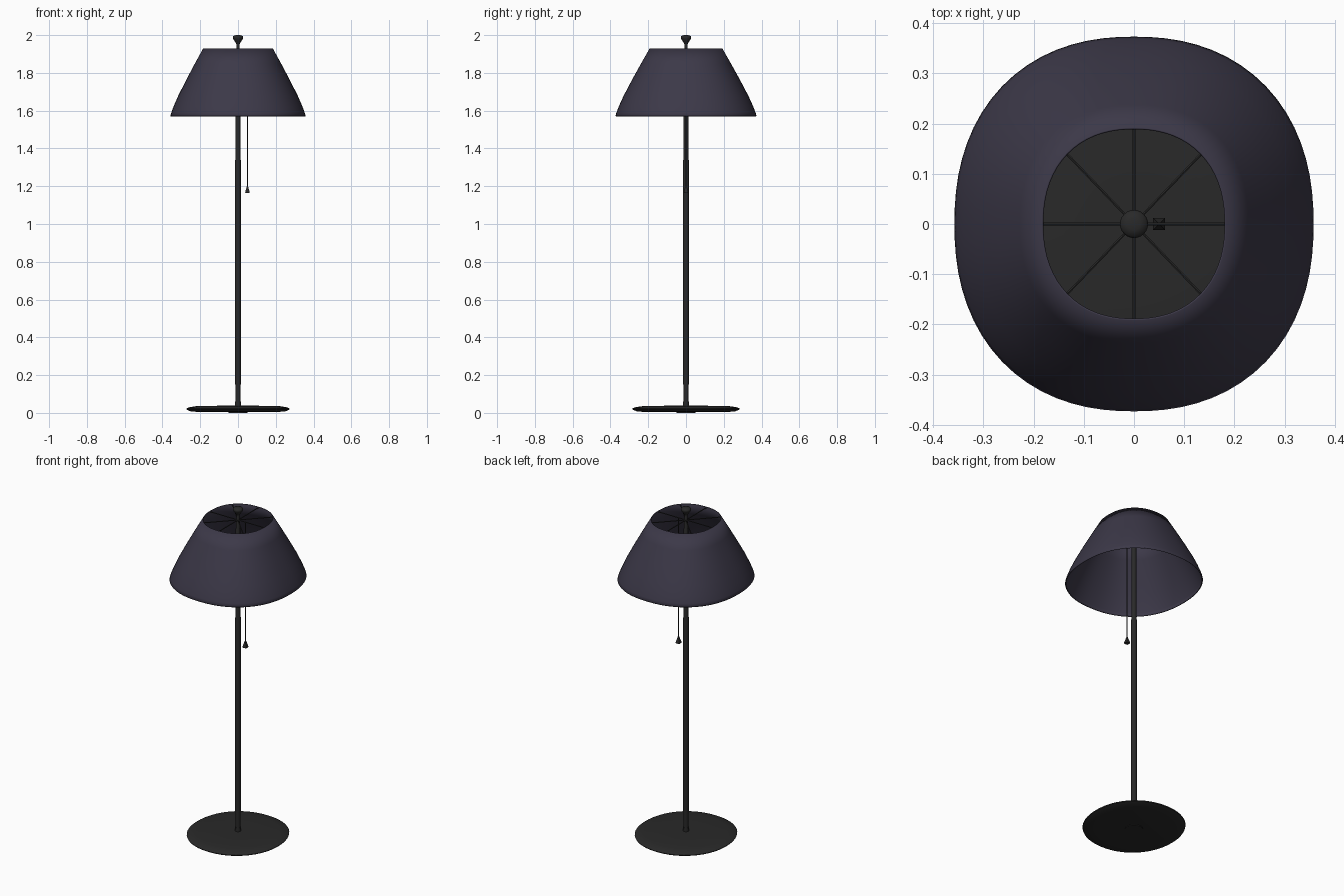
import bpy, bmesh, math
from mathutils import Vector

if "Cube" in bpy.data.objects:
    bpy.data.objects.remove(bpy.data.objects["Cube"])


def material(name, rgb):
    m = bpy.data.materials.new(name)
    m.diffuse_color = (*rgb, 1)
    m.use_nodes = True
    m.node_tree.nodes["Principled BSDF"].inputs["Base Color"].default_value = m.diffuse_color
    return m


METAL = material("dark_metal", (0.022, 0.022, 0.022))
FABRIC = material("plum_fabric", (0.045, 0.04, 0.065))


def finish(name, bm, mat, angle=35):
    bmesh.ops.recalc_face_normals(bm, faces=bm.faces)
    me = bpy.data.meshes.new(name)
    bm.to_mesh(me)
    bm.free()
    me.materials.append(mat)
    ob = bpy.data.objects.new(name, me)
    bpy.context.collection.objects.link(ob)
    bpy.ops.object.select_all(action='DESELECT')
    ob.select_set(True)
    bpy.context.view_layer.objects.active = ob
    if angle:
        bpy.ops.object.shade_smooth_by_angle(angle=math.radians(angle))
    return ob


def lathe(name, profile, n, mat, sx=1, sy=1, power=2, cap=True, at=(0, 0), turn=0, angle=35):
    """Stack superelliptical rings; profile is a list of (radius, z)."""
    bm = bmesh.new()
    rings = []
    for r, z in profile:
        ring = []
        for i in range(n):
            a = 2 * math.pi * i / n + turn
            c, s = math.cos(a), math.sin(a)
            k = r / (abs(c) ** power + abs(s) ** power) ** (1 / power)
            ring.append(bm.verts.new((at[0] + k * c * sx, at[1] + k * s * sy, z)))
        rings.append(ring)
    for lo, hi in zip(rings, rings[1:]):
        for i in range(n):
            j = (i + 1) % n
            bm.faces.new((lo[i], lo[j], hi[j], hi[i]))
    if cap:
        bm.faces.new(rings[0][::-1])
        bm.faces.new(rings[-1])
    return finish(name, bm, mat, angle)


# Weighted base disc
lathe("base", [(0.20, 0.004), (0.25, 0.008), (0.272, 0.017), (0.274, 0.022), (0.262, 0.029),
               (0.22, 0.036), (0.10, 0.038)], 64, METAL, sy=1.04, power=2.1)
lathe("base_pad", [(0.05, 0.0), (0.05, 0.01)], 24, METAL)

# Pole and its foot collar
lathe("pole", [(0.013, 0.03), (0.0135, 0.14), (0.0155, 0.16), (0.0155, 1.33), (0.0135, 1.35),
               (0.0125, 1.9), (0.008, 1.92), (0.008, 1.965)], 16, METAL)
lathe("pole_collar", [(0.016, 0.035), (0.016, 0.06)], 16, METAL)

# Finial on top
lathe("finial", [(0.009, 1.952), (0.016, 1.965), (0.026, 1.98), (0.028, 1.988),
                 (0.025, 1.995), (0.012, 2.0)], 24, METAL, angle=50)

# Shade: rounded-square flare, open at both ends
shade = lathe("shade", [(0.355, 1.568), (0.358, 1.573), (0.353, 1.59), (0.340, 1.625),
                        (0.316, 1.68), (0.273, 1.765), (0.228, 1.85), (0.184, 1.93)],
              72, FABRIC, sy=1.043, power=2.25, cap=False, angle=60)
mod = shade.modifiers.new("thickness", 'SOLIDIFY')
mod.thickness = 0.004
mod.offset = -1

# Eight spokes holding the shade to the pole
bm = bmesh.new()
for i in range(8):
    a = math.pi * i / 4
    c, s = math.cos(a), math.sin(a)
    k = 0.183 / (abs(c) ** 2.25 + abs(s) ** 2.25) ** (1 / 2.25)
    end = Vector((k * c, k * s * 1.043, 0))
    new = bmesh.ops.create_cone(bm, cap_ends=True, segments=6, radius1=0.003,
                                radius2=0.003, depth=end.length)["verts"]
    bmesh.ops.rotate(bm, verts=new, matrix=end.to_track_quat('Z', 'Y').to_matrix())
    bmesh.ops.translate(bm, verts=new, vec=end / 2 + Vector((0, 0, 1.922)))
finish("shade_spokes", bm, METAL)

# Pull cord hanging from a spoke, with a small pyramid weight
lathe("pull_cord", [(0.003, 1.19), (0.003, 1.922)], 6, METAL, at=(0.05, 0))
lathe("pull_weight", [(0.017, 1.163), (0.016, 1.170), (0.004, 1.202)], 4, METAL,
      at=(0.05, 0), turn=math.pi / 4, angle=0)
